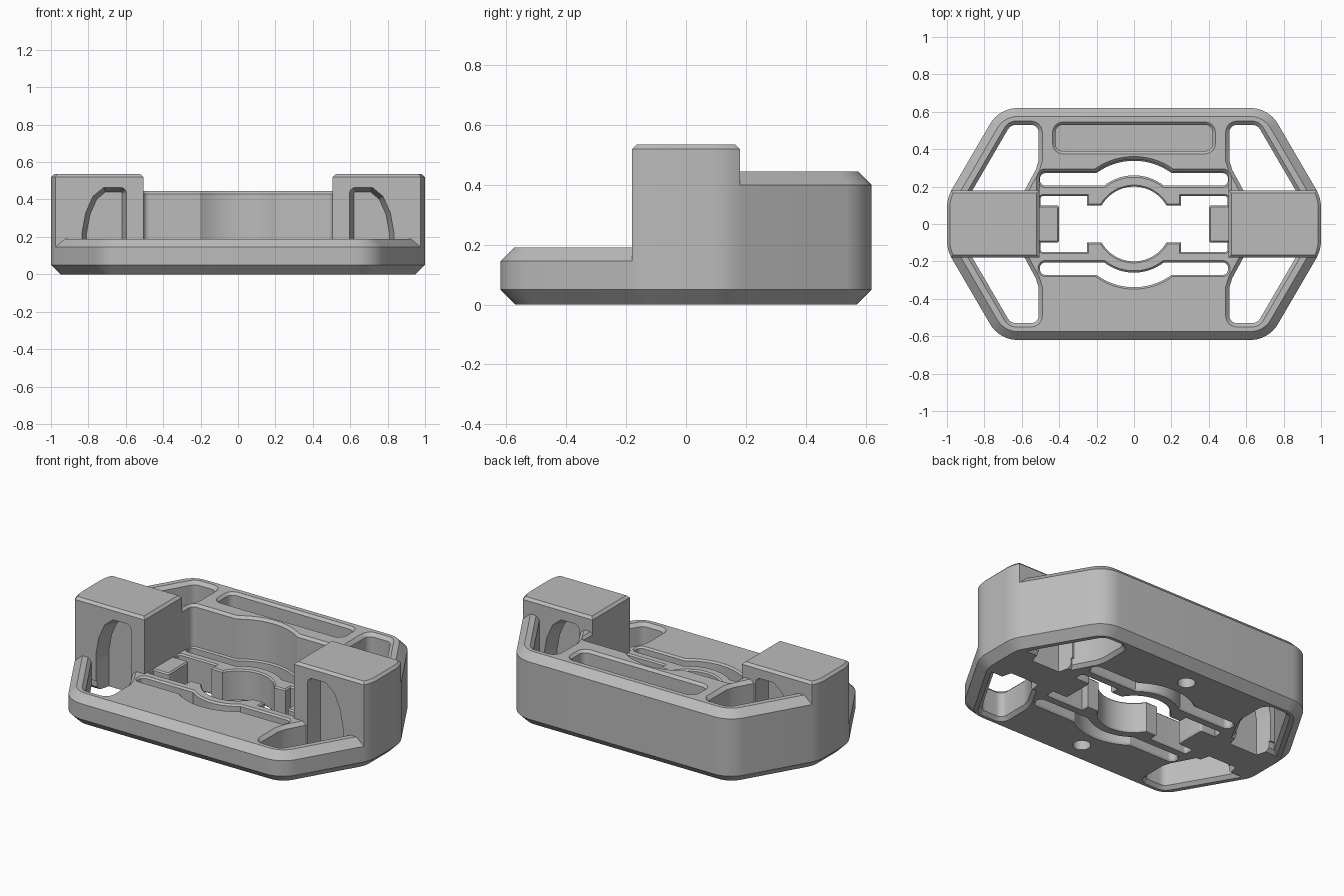
import bpy, bmesh, math
from mathutils import Vector, Matrix

cube = bpy.data.objects.get("Cube")
if cube:
    bpy.data.objects.remove(cube, do_unlink=True)

grey = bpy.data.materials.new("plain grey")
grey.use_nodes = True
COLOUR = (0.5, 0.5, 0.5, 1)
grey.diffuse_color = COLOUR
grey.node_tree.nodes["Principled BSDF"].inputs["Base Color"].default_value = COLOUR


# Profile helpers: points are (x, y, corner radius), counter-clockwise
def arc(r, y0, rising=True, n=20):
    """Arc about the origin between its two crossings of the line y = y0."""
    a = math.asin(y0 / r)
    angles = [a + (math.pi - 2 * a) * i / n for i in range(n + 1)]
    if not rising:
        angles.reverse()
    return [(r * math.cos(t), r * math.sin(t), 0) for t in angles]


def mirrored(points, sx, sy):
    out = [(x * sx, y * sy, r) for x, y, r in points]
    return out[::-1] if sx * sy < 0 else out


def ring(points, inset, segments=8):
    """Offset a profile inwards and round its corners."""
    n = len(points)
    pos = [Vector(p[:2]) for p in points]
    dirs = [(pos[(i + 1) % n] - pos[i]).normalized() for i in range(n)]
    out = []
    for i in range(n):
        d0, d1 = dirs[i - 1], dirs[i]
        n0, n1 = Vector((-d0.y, d0.x)), Vector((-d1.y, d1.x))
        p = pos[i] + (n0 + n1) * (inset / (1 + n0.dot(n1)))
        turn = math.atan2(d0.x * d1.y - d0.y * d1.x, d0.dot(d1))
        if points[i][2] == 0:
            out.append(p)
            continue
        r = max(points[i][2] - inset * math.copysign(1, turn), 0.004)
        start = p - d0 * r * math.tan(abs(turn) / 2)
        side = n0 * math.copysign(r, turn)
        centre = start + side
        for k in range(segments + 1):
            out.append(centre + Matrix.Rotation(turn * k / segments, 2) @ -side)
    return out


def loft(name, points, layers, upright=False):
    """Stack (height, inset) copies of a profile into a closed solid."""
    bm = bmesh.new()
    rings = [[bm.verts.new((p.x, p.y, z)) for p in ring(points, inset)]
             for z, inset in layers]
    n = len(rings[0])
    bm.faces.new(rings[0][::-1])
    bm.faces.new(rings[-1])
    for low, high in zip(rings, rings[1:]):
        for i in range(n):
            j = (i + 1) % n
            bm.faces.new((low[i], low[j], high[j], high[i]))
    if upright:
        bm.transform(Matrix.Rotation(math.pi / 2, 4, 'X'))
    bmesh.ops.recalc_face_normals(bm, faces=bm.faces)
    mesh = bpy.data.meshes.new(name)
    bm.to_mesh(mesh)
    bm.free()
    mesh.materials.append(grey)
    obj = bpy.data.objects.new(name, mesh)
    bpy.context.collection.objects.link(obj)
    return obj


def carve(obj, cutters, operation='DIFFERENCE'):
    bpy.context.view_layer.objects.active = obj
    for cutter in cutters:
        cutter.hide_render = True
        mod = obj.modifiers.new("cut", 'BOOLEAN')
        mod.operation = operation
        mod.solver = 'EXACT'
        mod.object = cutter
        bpy.ops.object.modifier_apply(modifier=mod.name)


def through(top, flare=0.02):
    """Layers of a through cut with chamfered rims."""
    return [(-0.02, -2 * flare), (flare, 0), (top - flare, 0), (top + flare, -2 * flare)]


def box(x0, x1, y0, y1, r=0):
    return [(x0, y0, r), (x1, y0, r), (x1, y1, r), (x0, y1, r)]


# Outer hexagonal outline
corner = [(1, 0.14, 0.2), (0.72, 0.62, 0.17)]
outline = (corner + mirrored(corner, -1, 1)
           + mirrored(corner, -1, -1) + mirrored(corner, 1, -1))

# Main bodies
base = loft("base_plate", outline, [(0, 0.05), (0.05, 0), (0.145, 0), (0.19, 0.045)])
rear = loft("rear_wall", outline, [(0.1, 0), (0.4, 0), (0.445, 0.045)])
helpers = [loft("rear_limit", box(-1.2, 1.2, 0.17, 1), [(0, 0), (0.6, 0)])]
carve(rear, helpers, 'INTERSECT')

blocks = []
for side, name in ((1, "left_end_block"), (-1, "right_end_block")):
    block = loft(name, outline, [(0.06, 0), (0.52, 0), (0.535, 0.015)])
    limit = loft("block_limit", mirrored(box(0.505, 1.2, -0.18, 0.18), side, 1),
                 [(0.03, 0), (0.52, 0), (0.56, 0.04)])
    carve(block, [limit], 'INTERSECT')
    helpers.append(limit)
    blocks.append((block, side))

# Corner windows and the hollows they leave in the end blocks
window = [(0.59, 0.17, 0), (0.87, 0.17, 0), (0.66, 0.53, 0.05), (0.51, 0.53, 0.04),
          (0.51, 0.34, 0), (0.525, 0.29, 0), (0.555, 0.235, 0)]
hollow = [(0.59, -0.1, 0), (0.84, -0.1, 0), (0.84, 0.22, 0), (0.82, 0.33, 0),
          (0.78, 0.42, 0), (0.72, 0.47, 0), (0.59, 0.47, 0.04)]
front_windows, rear_windows, hollows = [], [], {1: [], -1: []}
for sx in (1, -1):
    front_windows.append(loft("front_window", mirrored(window, sx, -1), through(0.19)))
    rear_windows.append(loft("rear_window", mirrored(window, sx, 1), through(0.445)))
    for layers in ([(0.09, 0.03), (0.2, 0)], [(-0.2, 0), (-0.09, 0.03)]):
        hollows[sx].append(loft("hollow", mirrored(hollow, sx, 1), layers, upright=True))

# Spring slots with a bowed middle
slot = ([(-0.503, 0.205, 0.03)] + arc(0.26, 0.205, False)
        + [(0.503, 0.205, 0.03), (0.503, 0.272, 0.03)] + arc(0.338, 0.272)
        + [(-0.503, 0.272, 0.03)])
slots = [loft("slot", mirrored(slot, 1, s), through(0.19, 0.01)) for s in (1, -1)]

# Central opening around the two end tabs
half = ([(0.4, 0.1, 0.015), (0.5, 0.1, 0), (0.5, 0.15, 0.015), (0.25, 0.15, 0),
         (0.25, 0.1, 0)] + arc(0.2, 0.1)
        + [(-0.25, 0.1, 0), (-0.25, 0.15, 0), (-0.5, 0.15, 0.015), (-0.5, 0.1, 0),
           (-0.4, 0.1, 0.015)])
opening = loft("opening", half + mirrored(half, -1, -1), through(0.19, 0.008))

# Small round pits underneath
pits = []
for y in (-0.45, 0.45):
    pits.append(loft("pit", box(-0.05, 0.05, y - 0.05, y + 0.05, 0.0499),
                     [(-0.02, 0), (0.08, 0)]))

# Recess in front of the rear wall, and the long pocket in its top
recess = ([(-0.505, 0, 0), (0.505, 0, 0), (0.505, 0.28, 0.03)] + arc(0.346, 0.28)
          + [(-0.505, 0.28, 0.03)])
recess_cut = loft("recess", recess, [(0.05, 0), (0.43, 0), (0.46, -0.03)])
pocket = loft("pocket", box(-0.42, 0.42, 0.39, 0.53, 0.04),
              [(0.12, 0), (0.43, 0), (0.46, -0.03)])

all_hollows = hollows[1] + hollows[-1]
carve(base, front_windows + rear_windows + all_hollows + slots + [opening, pocket] + pits)
carve(rear, rear_windows + all_hollows + [recess_cut, pocket])
for block, side in blocks:
    carve(block, hollows[side])

# Remove the cutters
helpers += (front_windows + rear_windows + all_hollows + slots + pits
            + [opening, recess_cut, pocket])
for helper in helpers:
    bpy.data.objects.remove(helper, do_unlink=True)

# Smooth the rounded corners, keep the edges crisp
bpy.ops.object.select_all(action='DESELECT')
for obj in [base, rear] + [b for b, _ in blocks]:
    obj.select_set(True)
bpy.context.view_layer.objects.active = base
bpy.ops.object.shade_smooth_by_angle(angle=math.radians(20))
